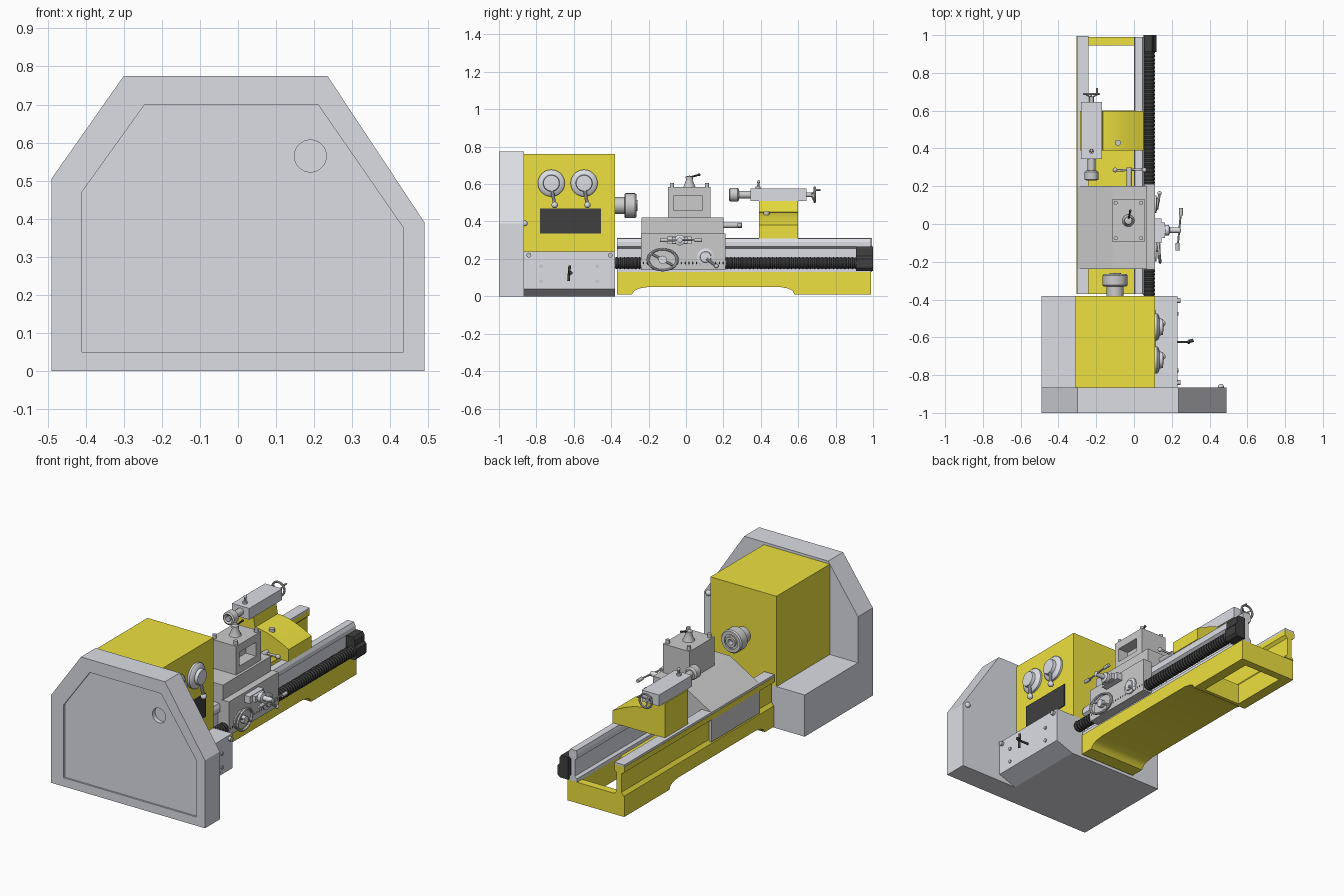
import bpy, bmesh, math
from mathutils import Vector

if "Cube" in bpy.data.objects:
    bpy.data.objects.remove(bpy.data.objects["Cube"])


def material(name, c):
    m = bpy.data.materials.new(name)
    m.diffuse_color = (*c, 1)
    m.use_nodes = True
    m.node_tree.nodes["Principled BSDF"].inputs["Base Color"].default_value = m.diffuse_color
    return m


YEL = material("yellow_paint", (0.85, 0.75, 0.05))
LIGHT = material("light_grey", (0.72, 0.73, 0.78))
MID = material("mid_grey", (0.53, 0.53, 0.52))
BLACK = material("black", (0.05, 0.05, 0.05))


def finish(name, bm, mat, smooth=False):
    bmesh.ops.recalc_face_normals(bm, faces=bm.faces)
    me = bpy.data.meshes.new(name)
    bm.to_mesh(me)
    bm.free()
    me.materials.append(mat)
    if smooth:
        me.shade_smooth()
        me.set_sharp_from_angle(angle=math.radians(35))
    ob = bpy.data.objects.new(name, me)
    bpy.context.collection.objects.link(ob)
    return ob


def prism(name, pts, axis, a, b, mat, smooth=False):
    """Extrude a profile: (y,z) along x, or (x,z) along y."""
    bm = bmesh.new()
    put = (lambda p: (a, p[0], p[1])) if axis == 'x' else (lambda p: (p[0], a, p[1]))
    f = bm.faces.new([bm.verts.new(put(p)) for p in pts])
    new = bmesh.ops.extrude_face_region(bm, geom=[f])['geom']
    d = Vector((b - a, 0, 0)) if axis == 'x' else Vector((0, b - a, 0))
    bmesh.ops.translate(bm, vec=d, verts=[v for v in new if isinstance(v, bmesh.types.BMVert)])
    return finish(name, bm, mat, smooth)


def box(name, x0, x1, y0, y1, z0, z1, mat):
    return prism(name, [(x0, z0), (x1, z0), (x1, z1), (x0, z1)], 'y', y0, y1, mat)


def lathe(name, prof, origin, axis, mat, seg=24, closed=False):
    """Spin a (radius, height) profile about an axis through origin."""
    bm = bmesh.new()
    vs = [bm.verts.new((r, 0, h)) for r, h in prof]
    es = [bm.edges.new(p) for p in zip(vs, vs[1:])]
    if closed:
        es.append(bm.edges.new((vs[-1], vs[0])))
    bmesh.ops.spin(bm, geom=vs + es, cent=(0, 0, 0), axis=(0, 0, 1), angle=math.tau, steps=seg)
    bmesh.ops.remove_doubles(bm, verts=bm.verts, dist=1e-5)
    q = Vector(axis).to_track_quat('Z', 'Y')
    for v in bm.verts:
        v.co = q @ v.co + Vector(origin)
    return finish(name, bm, mat, True)


def rod(name, p, q, r, mat, r2=None, seg=16):
    d = Vector(q) - Vector(p)
    return lathe(name, [(0, 0), (r, 0), (r2 or r, d.length), (0, d.length)], p, d, mat, seg)


def ball(name, c, r, mat):
    prof = [(r * math.sin(t * math.pi / 8), -r * math.cos(t * math.pi / 8)) for t in range(9)]
    prof[0], prof[-1] = (0, -r), (0, r)
    return lathe(name, prof, c, (0, 0, 1), mat, 12)


def ring(name, c, axis, R, r, mat):
    prof = [(R + r * math.cos(t * math.pi / 4), r * math.sin(t * math.pi / 4)) for t in range(8)]
    return lathe(name, prof, c, axis, mat, 28, True)


def lever(name, p, q, r, mat, knob=2.0):
    rod(name, p, q, r, mat, seg=10)
    ball(name + "_knob", q, r * knob, mat)


def cut(ob, cutter):
    m = ob.modifiers.new("cut", 'BOOLEAN')
    m.operation, m.solver, m.object = 'DIFFERENCE', 'EXACT', cutter
    bpy.context.view_layer.objects.active = ob
    bpy.ops.object.modifier_apply(modifier=m.name)
    bpy.data.objects.remove(cutter)


# End cover with recessed panel and round finger hole
cover = prism("end_cover", [(-.49, 0), (.49, 0), (.49, .39), (.235, .775), (-.3, .775), (-.49, .505)],
              'y', -1, -.865, LIGHT)
cut(cover, prism("panel_cutter", [(-.41, .05), (.435, .05), (.435, .375), (.21, .7), (-.245, .7), (-.41, .47)],
                 'y', -1.05, -.99, LIGHT))
cut(cover, rod("hole_cutter", (.19, -1.05, .565), (.19, -.965, .565), .042, LIGHT, seg=32))
ball("cover_knob", (.46, -.862, .39), .016, LIGHT)

# Headstock and its cabinet base
box("headstock", -.31, .11, -.865, -.38, .24, .76, YEL)
prism("headstock_base", [(-.49, 0), (.12, 0), (.23, .04), (.23, .24), (-.49, .24)], 'y', -.865, -.38, LIGHT)
box("gear_chart_plate", .11, .115, -.78, -.455, .335, .47, BLACK)
for i, y in enumerate((-.72, -.545)):
    lathe(f"speed_dial_{i}", [(0, 0), (.072, 0), (.072, .012), (.062, .022), (.045, .026), (.042, .044), (0, .046)],
          (.11, y, .605), (1, 0, 0), LIGHT, 32)
    lever(f"speed_lever_{i}", (.14, y, .59), (.15, y + .018, .488), .009, LIGHT, 1.9)
for i, y in enumerate((-.775, -.475)):
    for j, z in enumerate((.08, .16)):
        rod(f"panel_bolt_{i}{j}", (.23, y, z), (.236, y, z), .01, MID)
for i, y in enumerate((-.84, -.405)):
    rod(f"panel_knob_{i}", (.23, y, .22), (.245, y, .22), .013, MID)
rod("switch_shaft", (.23, -.625, .125), (.3, -.625, .125), .006, BLACK)
rod("switch_handle", (.29, -.628, .082), (.29, -.622, .165), .007, BLACK)
rod("switch_tip", (.29, -.622, .125), (.315, -.615, .125), .009, BLACK)

# Spindle chuck
lathe("spindle_chuck", [(0, 0), (.045, 0), (.045, .05), (.06, .05), (.066, .056), (.066, .108), (.06, .115),
                        (.042, .115), (.042, .107), (.03, .107), (.03, .12), (.016, .12), (.016, .09), (0, .09)],
      (-.1, -.38, .485), (0, 1, 0), MID, 32)

# Bed casting: arched underside, open behind the tailstock
arch = [(-.37, .01), (-.29, .01), (-.275, .03), (-.25, .042), (-.2, .05), (.5, .05), (.545, .042),
        (.57, .03), (.58, .01), (.99, .01), (.99, .13), (-.37, .13)]
bed = prism("bed_casting", arch, 'x', -.3, .06, YEL, True)
cut(bed, box("opening_cutter", -.24, 0, .6, .945, -.1, .3, YEL))
prism("rear_rail", [(-.3, .13), (-.24, .13), (-.255, .15), (-.255, .255), (-.24, .27), (-.24, .3),
                    (-.305, .3), (-.305, .27), (-.285, .255), (-.285, .15)], 'y', -.37, .995, YEL)
box("rear_rail_top", -.303, -.24, -.37, .995, .3, .312, LIGHT)
prism("front_rail", [(0, .13), (.055, .13), (.055, .15), (.04, .16), (.04, .255), (.055, .265), (.055, .29),
                     (.045, .31), (.005, .31), (0, .29), (0, .265), (.015, .255), (.015, .16), (0, .15)],
      'y', -.37, .99, LIGHT)

# Ribbed feed screw and its end bracket
n = 64
ribs = [(0, 0)]
for i in range(n):
    h = 1.3 * i / n
    ribs += [(.028, h), (.032, h + .65 / n)]
ribs += [(.028, 1.3), (0, 1.3)]
lathe("feed_screw", ribs, (.08, -.38, .178), (0, 1, 0), BLACK, 16)
prism("screw_bracket", [(.05, .135), (.105, .135), (.118, .15), (.118, .2), (.105, .215), (.105, .25),
                        (.095, .265), (.05, .265)], 'y', .91, 1, BLACK)

# Carriage saddle and apron
prism("saddle", [(-.302, .14), (.07, .14), (.07, .42), (-.115, .42), (-.302, .31)], 'y', -.237, .2, MID)
box("apron", .055, .11, -.24, .212, .14, .335, MID)

# Tool block with side pocket, bolts and clamp
tool = box("tool_block", -.115, .055, -.095, .132, .42, .585, MID)
cut(tool, box("pocket_cutter", -.01, .2, -.065, .085, .46, .54, MID))
for i, (x, y) in enumerate(((-.097, .112), (.038, .112), (-.097, -.075), (.038, -.075))):
    rod(f"tool_bolt_{i}", (x, y, .585), (x, y, .607), .011, MID, seg=12)
lathe("clamp_post", [(0, 0), (.032, 0), (.018, .035), (.02, .055), (0, .06)], (-.03, .018, .585), (0, 0, 1), MID)
lever("clamp_lever", (-.03, .018, .635), (-.02, .07, .65), .005, BLACK, 1.4)

# Cross crank at the back end of the saddle
rod("crank_shaft", (-.025, .2, .38), (-.025, .3, .38), .015, MID)
rod("crank_bar", (-.1, .283, .38), (.055, .29, .38), .006, MID)
for i, x in enumerate((-.1, .055)):
    ball(f"crank_ball_{i}", (x, .286, .38), .013, MID)

# Apron handwheel, dial and cross-slide handle
wheel = ring("apron_wheel", (0, 0, 0), (1, 0, 0), .078, .008, LIGHT)
wheel.scale = (1, 1, .72)
wheel.location = (.13, -.125, .195)
wheel.rotation_euler = (0, 0, math.radians(6))
rod("apron_wheel_hub", (.11, -.125, .195), (.14, -.125, .195), .022, LIGHT)
disc = rod("apron_wheel_disc", (0, 0, 0), (.008, 0, 0), .074, MID, seg=28)
disc.scale, disc.location = (1, 1, .72), (.11, -.125, .195)
for i, y in enumerate((-.18, -.07)):
    rod(f"apron_wheel_spoke_{i}", (.13, -.125, .195), (.13, y, .195 + .03 * (1 - 2 * i)), .006, LIGHT, seg=8)
lathe("feed_dial", [(0, 0), (.046, 0), (.046, .008), (.03, .012), (.028, .02), (0, .022)],
      (.11, .105, .21), (1, 0, 0), LIGHT, 28)
lever("feed_lever", (.128, .11, .2), (.135, .162, .162), .007, LIGHT, 1.7)
box("cross_feed_base", .11, .145, -.1, .03, .28, .32, LIGHT)
box("cross_feed_step", .145, .165, -.075, .008, .282, .318, LIGHT)
lathe("cross_feed_hub", [(0, 0), (.028, 0), (.028, .02), (.014, .025), (.014, .08), (0, .085)],
      (.165, -.033, .3), (1, 0, 0), LIGHT)
rod("cross_feed_bar", (.23, -.135, .297), (.25, .08, .303), .005, MID, seg=10)
for i, (x, y) in enumerate(((.23, -.12), (.249, .065))):
    rod(f"cross_feed_grip_{i}", (x, y - .02, .3), (x, y + .02, .3), .01, MID, seg=12)

# Tailstock body with swept top
sweep = [(-.165 + .215 * t / 8, .38 + .07 * math.cos(t * math.pi / 16)) for t in range(9)]
prism("tailstock_body", [(-.285, .31), (.05, .31)] + sweep[::-1] + [(-.175, .51), (-.285, .51)],
      'y', .39, .598, YEL, True)
rod("tailstock_bolt", (-.085, .43, .42), (-.085, .43, .452), .016, MID)
box("tailstock_barrel", -.28, -.17, .345, .645, .51, .575, LIGHT)
rod("tailstock_quill", (-.225, .27, .543), (-.225, .345, .543), .02, MID)
lathe("tailstock_chuck", [(0, 0), (.015, 0), (.015, .01), (.028, 0), (.037, .006), (.037, .045), (.028, .054), (0, .054)],
      (-.225, .23, .543), (0, 1, 0), MID)
lever("quill_lock", (-.225, .385, .575), (-.225, .388, .612), .006, MID, 1.5)
rod("quill_lock_base", (-.225, .385, .575), (-.225, .385, .587), .013, MID)

# Tailstock handwheel
C = Vector((-.225, .688, .543))
ring("tail_wheel", C, (0, 1, 0), .039, .006, MID)
rod("tail_wheel_hub", (C.x, .645, C.z), (C.x, .675, C.z), .012, MID)
for i in range(3):
    a = math.tau * i / 3 + .5
    rod(f"tail_wheel_spoke_{i}", (C.x, .668, C.z), C + Vector((.038 * math.cos(a), 0, .038 * math.sin(a))), .004, MID, seg=8)
rod("tail_wheel_grip", (C.x + .03, .688, C.z + .025), (C.x + .03, .72, C.z + .025), .005, MID, seg=10)
